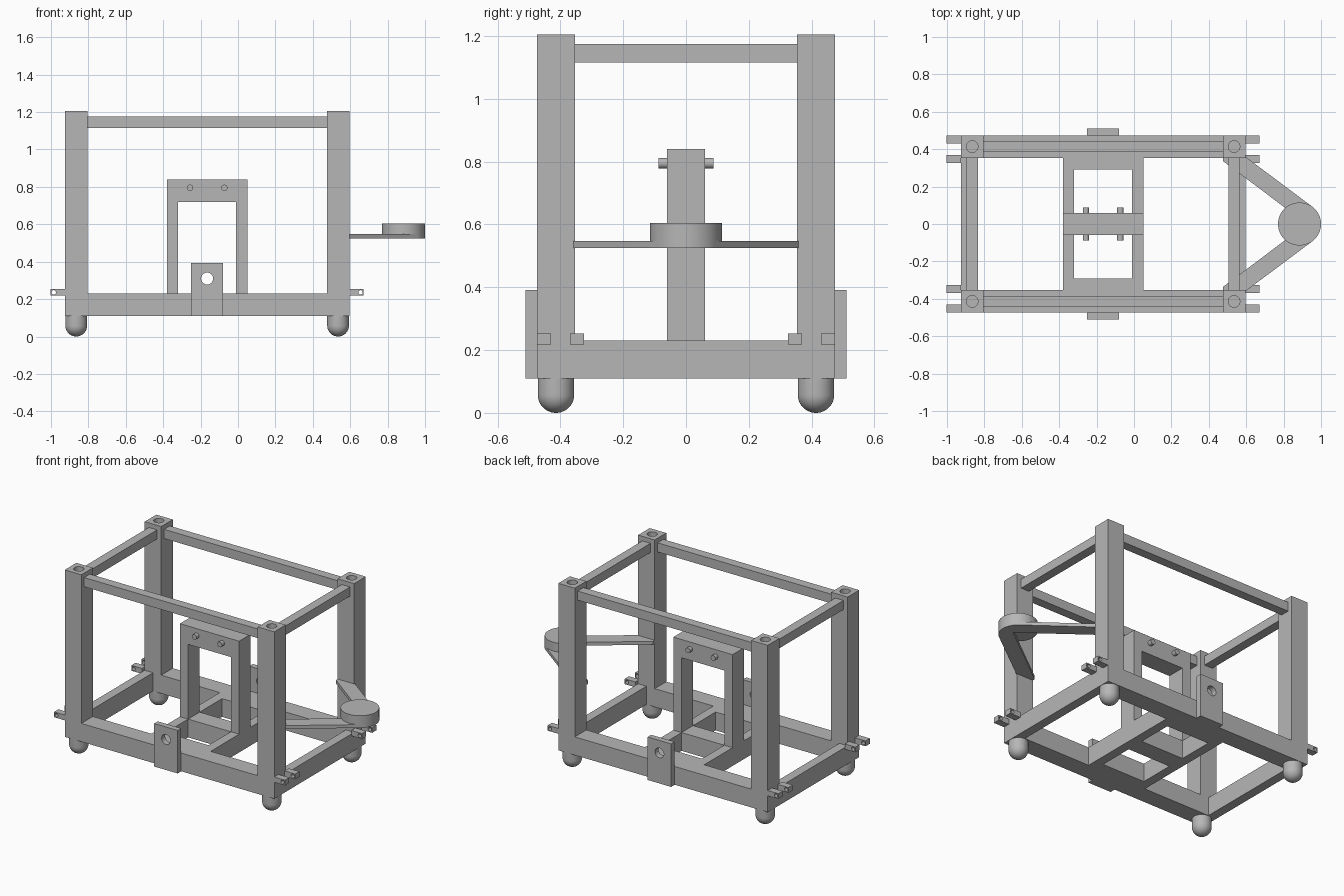
import bpy, bmesh, math
from mathutils import Matrix

if "Cube" in bpy.data.objects:
    bpy.data.objects.remove(bpy.data.objects["Cube"], do_unlink=True)

grey = bpy.data.materials.new("plain grey")
grey.use_nodes = True
COLOUR = (0.47, 0.47, 0.47, 1)
grey.diffuse_color = COLOUR
grey.node_tree.nodes["Principled BSDF"].inputs["Base Color"].default_value = COLOUR


def finish(name, bm, smooth=False):
    bmesh.ops.recalc_face_normals(bm, faces=bm.faces)
    mesh = bpy.data.meshes.new(name)
    bm.to_mesh(mesh)
    bm.free()
    mesh.materials.append(grey)
    obj = bpy.data.objects.new(name, mesh)
    bpy.context.collection.objects.link(obj)
    if smooth:
        activate(obj)
        bpy.ops.object.shade_smooth_by_angle(angle=math.radians(35))
    return obj


def activate(obj):
    bpy.ops.object.select_all(action="DESELECT")
    obj.select_set(True)
    bpy.context.view_layer.objects.active = obj


def box(name, x, y, z):
    """Box from (low, high) ranges on each axis."""
    bm = bmesh.new()
    bmesh.ops.create_cube(bm, size=1)
    for v in bm.verts:
        v.co = [r[0] + (c + 0.5) * (r[1] - r[0]) for c, r in zip(v.co, (x, y, z))]
    return finish(name, bm)


def cylinder(name, centre, radius, length, along_y=False, segments=48):
    bm = bmesh.new()
    turn = Matrix.Rotation(math.pi / 2, 4, "X") if along_y else Matrix()
    bmesh.ops.create_cone(bm, cap_ends=True, segments=segments, radius1=radius,
                          radius2=radius, depth=length,
                          matrix=Matrix.Translation(centre) @ turn)
    return finish(name, bm, True)


def drill(obj, centre, radius, length, along_y=False):
    """Cut a round hole, then discard the cutter."""
    cutter = cylinder("hole_cutter", centre, radius, length, along_y, 32)
    cutter.hide_render = True
    mod = obj.modifiers.new("hole", "BOOLEAN")
    mod.operation, mod.solver, mod.object = "DIFFERENCE", "EXACT", cutter
    activate(obj)
    bpy.ops.object.modifier_apply(modifier=mod.name)
    bpy.data.objects.remove(cutter, do_unlink=True)
    bpy.ops.object.shade_smooth_by_angle(angle=math.radians(35))


def prism(name, outline, z):
    bm = bmesh.new()
    face = bm.faces.new([bm.verts.new((x, y, z[0])) for x, y in outline])
    top = bmesh.ops.extrude_face_region(bm, geom=[face])["geom"]
    for v in top:
        if isinstance(v, bmesh.types.BMVert):
            v.co.z = z[1]
    return finish(name, bm, True)


def span(a, b, side):
    return tuple(sorted((a * side, b * side)))


# Main dimensions
POST_X = {"right": -0.865, "left": 0.535}
POST_Y, HALF, BAR = 0.414, 0.06, 0.03
INNER, OUTER = POST_Y - HALF, POST_Y + HALF
FLOOR, DECK, TOP = 0.11, 0.23, 1.205
BASE_Z, RAIL_Z = (FLOOR, DECK), (1.115, 1.175)
SPAN_X = (POST_X["right"] + HALF, POST_X["left"] - HALF)
MID = -0.165
GATE_X = (-0.38, 0.05)

for side, depth in ((-1, "front"), (1, "back")):
    y = POST_Y * side
    for end, x in POST_X.items():
        out = 1 if end == "left" else -1
        tag = f"{depth}_{end}"
        # Corner posts with sockets in the top
        post = box(f"post_{tag}", (x - HALF, x + HALF), (y - HALF, y + HALF), (FLOOR, TOP))
        drill(post, (x, y, TOP), 0.031, 0.2)
        # Round-ended feet
        bm = bmesh.new()
        bmesh.ops.create_uvsphere(bm, u_segments=48, v_segments=24, radius=0.058,
                                  matrix=Matrix.Translation((x, y, 0.058)))
        for v in bm.verts:
            if v.co.z > 0.06:
                v.co.z = FLOOR
                if (v.co.x - x) ** 2 + (v.co.y - y) ** 2 > 1e-6:
                    r = math.hypot(v.co.x - x, v.co.y - y)
                    v.co.x = x + (v.co.x - x) * 0.058 / r
                    v.co.y = y + (v.co.y - y) * 0.058 / r
        bmesh.ops.remove_doubles(bm, verts=bm.verts, dist=1e-5)
        finish(f"foot_{tag}", bm, True)
        # Paired lugs at the ends
        face = x + HALF * out
        tip = face + 0.077 * out
        for place, low in (("inner", 0.325), ("outer", OUTER - 0.044)):
            lug = box(f"lug_{place}_{tag}", tuple(sorted((face, tip))),
                      span(low, low + 0.044, side), (0.218, 0.253))
            drill(lug, (tip - 0.017 * out, (low + 0.022) * side, 0.236), 0.012, 0.2, True)
    # Long rails
    box(f"base_rail_{depth}", SPAN_X, (y - HALF, y + HALF), BASE_Z)
    box(f"top_rail_{depth}", SPAN_X, (y - BAR, y + BAR), RAIL_Z)
    # Drilled side bracket
    bracket = box(f"bracket_{depth}", (MID - 0.085, MID + 0.085),
                  span(OUTER, OUTER + 0.037, side), (FLOOR, 0.392))
    drill(bracket, (MID, OUTER * side, 0.31), 0.032, 0.3, True)
    # Strip joining the cradle to the long rail
    box(f"cradle_strip_{depth}", GATE_X, span(INNER - 0.062, INNER, side), BASE_Z)

# End rails
for end, x in POST_X.items():
    out = 1 if end == "left" else -1
    box(f"base_rail_{end}", tuple(sorted((x, x + HALF * out))), (-INNER, INNER), BASE_Z)
    box(f"top_rail_{end}", (x - BAR, x + BAR), (-INNER, INNER), RAIL_Z)

# Cradle bars and the upright gate
inner_x = (GATE_X[0] + 0.06, GATE_X[1] - 0.06)
for end, x in (("right", (GATE_X[0], inner_x[0])), ("left", (inner_x[1], GATE_X[1]))):
    box(f"cradle_bar_{end}", x, (0.062 - INNER, INNER - 0.062), BASE_Z)
    box(f"gate_leg_{end}", x, (-HALF, HALF), (DECK, 0.72))
box("gate_sill", inner_x, (-HALF, HALF), BASE_Z)
box("gate_head", GATE_X, (-HALF, HALF), (0.72, 0.84))
for end, x in (("right", -0.257), ("left", -0.073)):
    cylinder(f"gate_pin_{end}", (x, 0, 0.795), 0.017, 0.174, True, 32)

# Forked arm carrying a round pad
PAD_X, PAD_R = 0.885, 0.115
tangent = math.atan2(0.8, 0.6)
arc = [tangent - 2 * tangent * i / 24 for i in range(25)]
tip = [(PAD_X + PAD_R * math.cos(a), PAD_R * math.sin(a)) for a in arc]
start = POST_X["left"] - HALF
outline = ([(start, 0.337), (start, INNER + 0.005), (0.597, INNER + 0.005)] + tip +
           [(0.597, -INNER - 0.005), (start, -INNER - 0.005), (start, -0.337), (0.923, 0)])
prism("forked_arm", outline, (0.525, 0.547))
cylinder("round_pad", (PAD_X, 0, 0.576), PAD_R, 0.058, segments=64)
